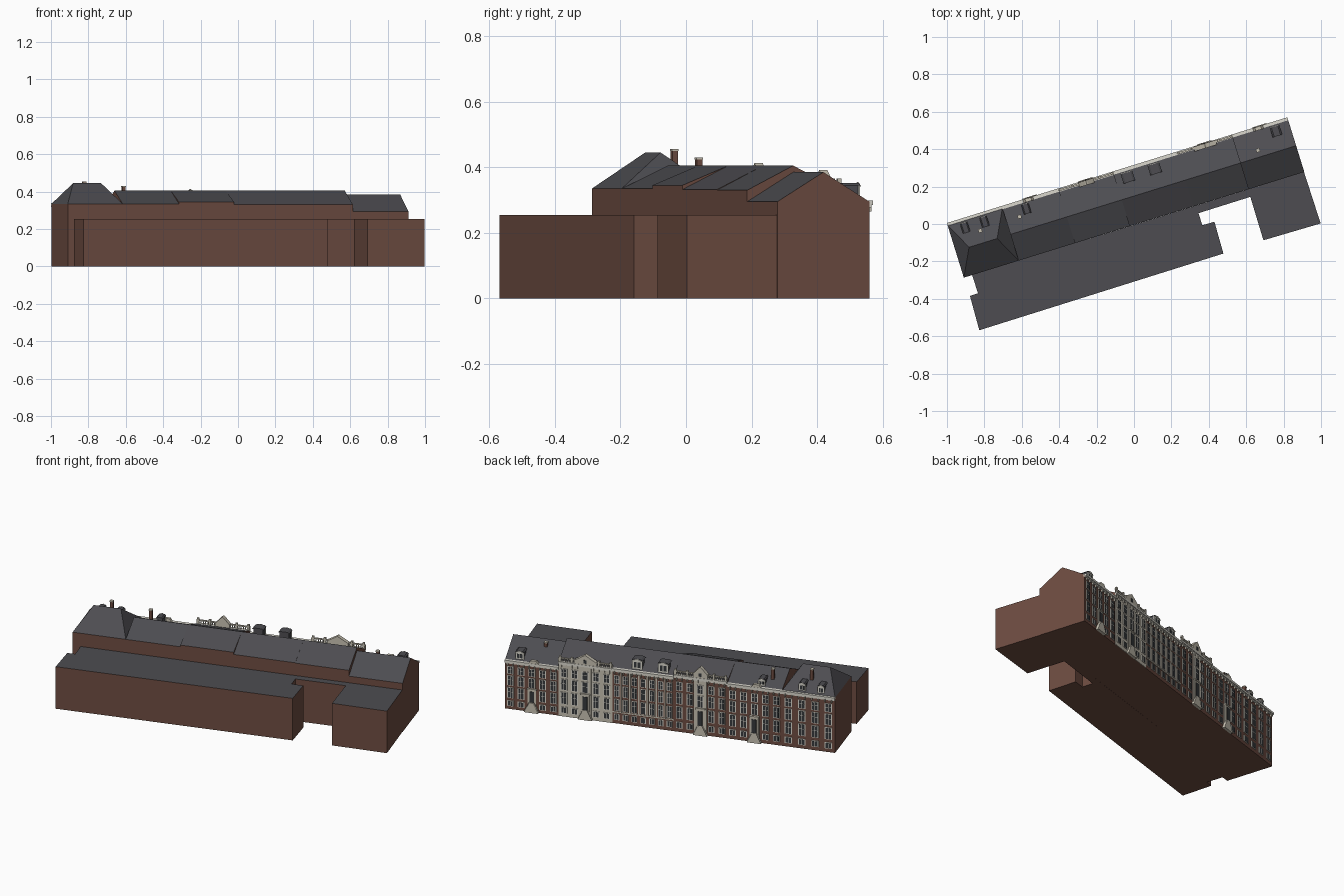
import bpy, bmesh, math

if "Cube" in bpy.data.objects:
    bpy.data.objects.remove(bpy.data.objects["Cube"])

ANGLE = math.atan2(0.565, 1.82)   # the terrace runs diagonally
ORIGIN = (-0.997, -0.006, 0.0)
DEPTH = 0.294


def material(name, rgb):
    m = bpy.data.materials.new(name)
    m.diffuse_color = (*rgb, 1)
    m.use_nodes = True
    m.node_tree.nodes["Principled BSDF"].inputs["Base Color"].default_value = m.diffuse_color
    return m


BRICK = material("brick", (0.155, 0.073, 0.053))
SLATE = material("slate", (0.074, 0.073, 0.082))
STONE = material("stone", (0.58, 0.54, 0.45))
WHITE = material("white_paint", (0.70, 0.68, 0.61))
GLASS = material("dark_glass", (0.036, 0.040, 0.044))


def finish(name, bm, mats, place=True):
    bmesh.ops.recalc_face_normals(bm, faces=bm.faces[:])
    bm.normal_update()
    if len(mats) > 1:                      # upward faces take the roof colour
        for f in bm.faces:
            f.material_index = 1 if f.normal.z > 0.3 else 0
    me = bpy.data.meshes.new(name)
    bm.to_mesh(me)
    bm.free()
    for m in mats:
        me.materials.append(m)
    ob = bpy.data.objects.new(name, me)
    bpy.context.collection.objects.link(ob)
    if place:
        ob.location = ORIGIN
        ob.rotation_euler = (0, 0, ANGLE)
    return ob


def boxes(name, mat, items):
    """Joined boxes, each (x0, x1, y0, y1, z0, z1) in the terrace frame."""
    if not items:
        return
    bm = bmesh.new()
    for x0, x1, y0, y1, z0, z1 in items:
        v = [bm.verts.new((x, y, z)) for z in (z0, z1)
             for x, y in ((x0, y0), (x1, y0), (x1, y1), (x0, y1))]
        for f in ((0, 3, 2, 1), (4, 5, 6, 7), (0, 1, 5, 4),
                  (1, 2, 6, 5), (2, 3, 7, 6), (3, 0, 4, 7)):
            bm.faces.new([v[i] for i in f])
    finish(name, bm, [mat])


def prism(name, mat, outline, y0, y1):
    """Outline in (x, z) extruded between two depths."""
    bm = bmesh.new()
    a = [bm.verts.new((x, y0, z)) for x, z in outline]
    b = [bm.verts.new((x, y1, z)) for x, z in outline]
    bm.faces.new(a)
    bm.faces.new(b)
    n = len(a)
    for i in range(n):
        bm.faces.new((a[i], a[(i + 1) % n], b[(i + 1) % n], b[i]))
    finish(name, bm, [mat])


def house_body(name, u0, u1, eave, ridge, hip):
    bm = bmesh.new()
    v = [bm.verts.new((x, y, z)) for z in (0, eave)
         for x, y in ((u0, 0), (u1, 0), (u1, -DEPTH), (u0, -DEPTH))]
    v += [bm.verts.new((x, -DEPTH / 2, ridge)) for x in (u0 + hip, u1 - hip)]
    for f in ((0, 1, 2, 3), (0, 1, 5, 4), (1, 2, 6, 5), (2, 3, 7, 6), (3, 0, 4, 7),
              (4, 5, 9, 8), (6, 7, 8, 9), (5, 6, 9), (7, 4, 8)):
        bm.faces.new([v[i] for i in f])
    finish(name, bm, [BRICK, SLATE])


def dormer(name, u, eave, w, h):
    z0, z1, yf, yb = eave + 0.008, eave + h, -0.018, -0.062
    boxes(name + "_cheeks", SLATE, [(u - w / 2, u + w / 2, yb, yf, z0, z1)])
    boxes(name + "_front", WHITE, [(u - w / 2 - .003, u + w / 2 + .003, yf, yf + .005, z0 - .006, z1)])
    boxes(name + "_glass", GLASS, [(u + s * w * .2 - w * .15, u + s * w * .2 + w * .15, yf + .004,
                                    yf + .006, z0 + .008, z1 - .01) for s in (-1, 1)])
    prism(name + "_roof", SLATE, [(u - w * .6, z1), (u + w * .6, z1), (u + w * .4, z1 + .007),
                                  (u - w * .4, z1 + .007)], yb - .006, yf + .004)
    prism(name + "_crest", WHITE, [(u - w * .6, z1 - .003), (u + w * .6, z1 - .003), (u, z1 + .010)],
          yf + .003, yf + .008)


# Houses: start, end, eave, ridge, hip, bays, style, stone bay half width, stone bay top, entrance
HOUSES = [
    (0.000, 0.307, 0.335, 0.445, 0.075, 4, "brick", 0, 0, False),
    (0.307, 0.622, 0.335, 0.405, 0, 5, "brick", 0.028, 0.16, True),
    (0.622, 0.930, 0.345, 0.405, 0, 5, "brick", 0.036, 0.345, True),
    (0.930, 1.286, 0.332, 0.405, 0, 7, "pilasters", 0, 0, False),
    (1.286, 1.596, 0.330, 0.405, 0, 5, "stone", 0.034, 0.33, True),
    (1.596, 1.906, 0.295, 0.385, 0, 5, "brick", 0, 0, True),
]
ROWS = ((0.025, 0.055), (0.08, 0.145), (0.165, 0.225), (0.243, 0.287))

for n, (u0, u1, eave, ridge, hip, bays, style, bay, bay_top, entrance) in enumerate(HOUSES, 1):
    tag = f"house_{n}"
    house_body(tag + "_body", u0, u1, eave, ridge, hip)
    mid, k = (u0 + u1) / 2, eave / 0.33
    step = (u1 - u0) / bays
    frames, panes, bars, stone = [], [], [], []
    # cornice with brackets
    boxes(tag + "_cornice", WHITE, [(u0, u1, -.010, .012, eave - .010, eave + .003),
                                    (u0, u1, 0, .006, eave - .018, eave - .010)])
    stone += [(u0 + i * step / 2 + step / 4 - .003, u0 + i * step / 2 + step / 4 + .003,
               0, .010, eave - .030, eave - .010) for i in range(2 * bays)]
    # stone facings
    if style == "stone":
        stone.append((u0, u1, 0, .003, 0, eave))
    if style == "pilasters":
        stone += [(u0 + i * step - .004, u0 + i * step + .004, 0, .005, .07 * k, eave - .02)
                  for i in range(1, bays)]
        stone.append((u0, u1, 0, .003, .066 * k, .073 * k))
    if bay:
        stone.append((mid - bay, mid + bay, 0, .006, 0, bay_top))
    # windows in rows
    for i in range(bays):
        u = u0 + (i + .5) * step
        centre = bays % 2 == 1 and i == bays // 2
        w = min(step * .31, .021)
        for r, (a, b) in enumerate(ROWS):
            if entrance and centre and r < 2:
                continue
            a, b = a * k, b * k
            y = .006 if (centre and a < bay_top) else .003 if style == "stone" else 0
            frames.append((u - w, u + w, y, y + .004, a - .003, b + .004))
            panes.append((u - w * .74, u + w * .74, y, y + .005, a, b))
            bars.append((u - .0012, u + .0012, y, y + .0055, a, b))
            if r:
                zc = a + (b - a) * .6
                bars.append((u - w * .74, u + w * .74, y, y + .0055, zc - .0012, zc + .0012))
    # doorway with double steps
    if entrance:
        y = .006 if bay else 0
        stone += [(mid - .024, mid + .024, 0, y + .005, .05, .150 * k),
                  (mid - .028, mid + .028, 0, y + .009, .150 * k, .158 * k)]
        boxes(tag + "_door", GLASS, [(mid - .013, mid + .013, y, y + .008, .06, .14 * k)])
        boxes(tag + "_steps", STONE, [(mid - .040 + i * .006, mid + .040 - i * .006, 0, .016,
                                       i * .012, (i + 1) * .012) for i in range(5)])
    boxes(tag + "_stonework", STONE, stone)
    boxes(tag + "_window_frames", WHITE, frames)
    boxes(tag + "_window_glass", GLASS, panes)
    boxes(tag + "_window_bars", WHITE, bars)

# Roof balustrades and pediments on the grander houses
for n, half, top in ((3, .042, .413), (5, .062, .392)):
    u0, u1, eave = HOUSES[n - 1][:3]
    mid = (u0 + u1) / 2
    rail = [(u0, u1, -.004, .006, eave + .020, eave + .026)]
    rail += [(u0 + (u1 - u0) * i / 24 - .002, u0 + (u1 - u0) * i / 24 + .002, 0, .005,
              eave, eave + .022) for i in range(25)]
    rail += [(u0 + (u1 - u0) * f - .006, u0 + (u1 - u0) * f + .006, -.004, .008, eave, eave + .036)
             for f in (.03, .25, .75, .97)]
    boxes(f"balustrade_{n}", STONE, rail)
    prism(f"pediment_{n}", STONE, [(mid - half, eave), (mid + half, eave), (mid + half, eave + .025),
                                   (mid + .008, top - .006), (mid, top), (mid - .008, top - .006),
                                   (mid - half, eave + .025)], -.016, .010)
    boxes(f"pediment_window_{n}", GLASS, [(mid - .008, mid + .008, .009, .012, eave + .012, eave + .032)])

# Small raised crests on two cornices
for u, eave in ((0.453, .335), (1.740, .295)):
    prism("cornice_crest", STONE, [(u - .03, eave), (u + .03, eave), (u + .016, eave + .020),
                                   (u - .016, eave + .020)], -.008, .011)

# Dormers
for i, (u, eave, w, h) in enumerate(((.086, .335, .034, .050), (.194, .335, .034, .050),
                                     (.428, .335, .034, .042), (.997, .332, .054, .060),
                                     (1.1475, .332, .054, .060), (1.826, .295, .044, .050)), 1):
    dormer(f"dormer_{i}", u, eave, w, h)

# Chimneys with slim pale caps
for i, (u, v, top) in enumerate(((.158, .080, .455), (.381, .071, .43), (1.704, .110, .385)), 1):
    boxes(f"chimney_{i}", BRICK, [(u - .009, u + .009, -v - .009, -v + .009, .34, top - .005)])
    boxes(f"chimney_cap_{i}", STONE, [(u - .010, u + .010, -v - .010, -v + .010, top - .006, top)])

# Flat-roofed extension on the courtyard side
PLAN = ((-0.866, -0.272), (-0.834, -0.37), (-0.877, -0.385), (-0.827, -0.568),
        (0.478, -0.158), (0.43, 0.012), (0.365, -0.007), (0.345, 0.058),
        (0.622, 0.145), (0.692, -0.087), (0.998, 0.003), (0.909, 0.278), (0.0, -0.005))
bm = bmesh.new()
low = [bm.verts.new((x, y, 0)) for x, y in PLAN]
high = [bm.verts.new((x, y, 0.255)) for x, y in PLAN]
bm.faces.new(low)
bm.faces.new(high)
for i in range(len(PLAN)):
    j = (i + 1) % len(PLAN)
    bm.faces.new((low[i], low[j], high[j], high[i]))
finish("courtyard_extension", bm, [BRICK, SLATE], place=False)
